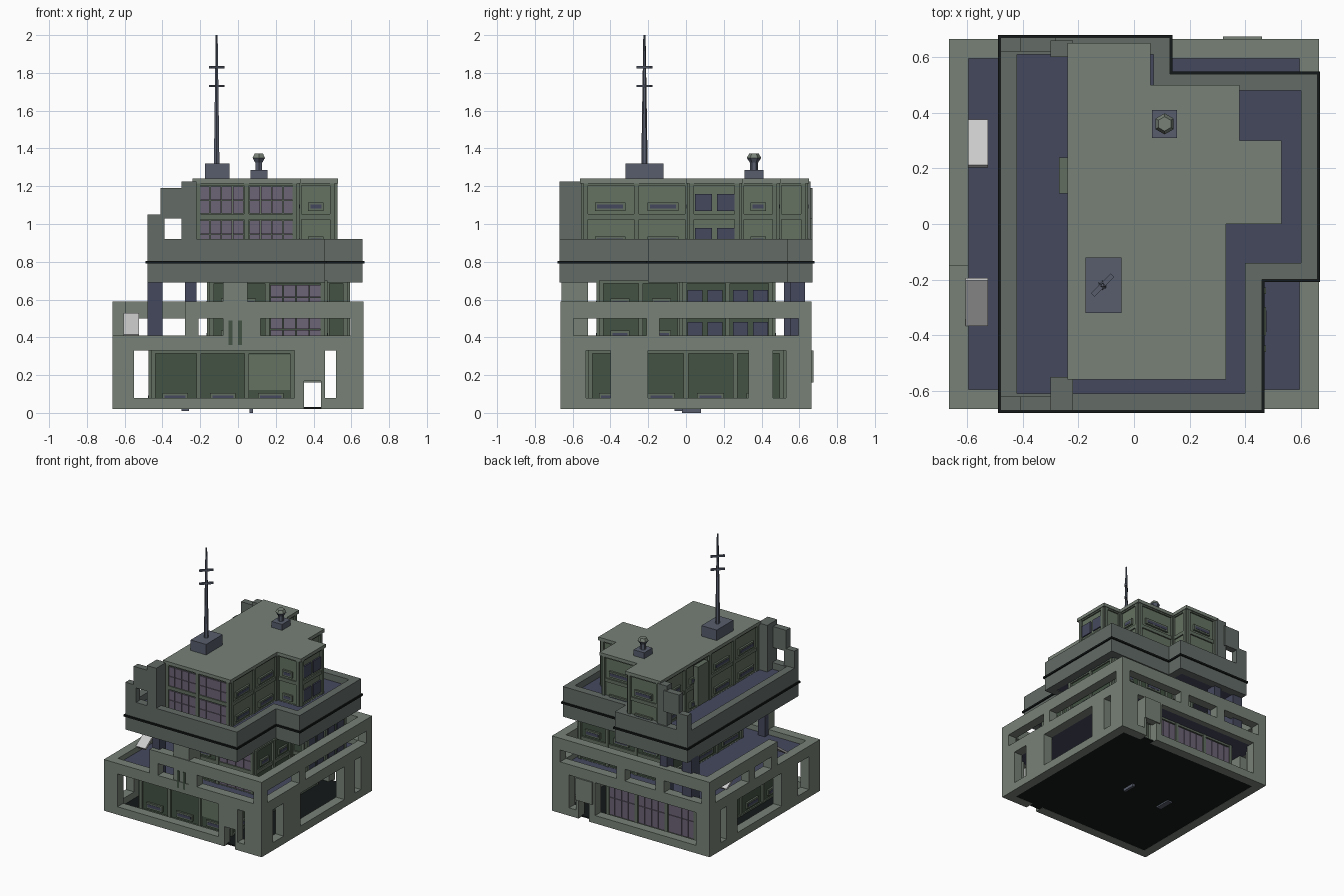
import bpy, bmesh
from math import radians
from mathutils import Vector, Matrix

if "Cube" in bpy.data.objects:
    bpy.data.objects.remove(bpy.data.objects["Cube"])


def mat(name, r, g, b):
    m = bpy.data.materials.new(name)
    m.diffuse_color = (r, g, b, 1)
    m.use_nodes = True
    m.node_tree.nodes["Principled BSDF"].inputs["Base Color"].default_value = m.diffuse_color
    return m


CONC = mat("concrete", .185, .22, .185)
SHADE = mat("shaded_concrete", .125, .15, .135)
SLATE = mat("slate", .095, .11, .15)
FLOOR = mat("terrace_blue", .06, .066, .11)
GREEN = mat("green_wall", .055, .085, .055)
PALE = mat("pale_green_wall", .13, .17, .12)
TRIM = mat("green_trim", .12, .155, .115)
GLASS = mat("violet_glass", .15, .125, .18)
DARK = mat("dark", .007, .009, .009)
WHITE = mat("pale_panel", .75, .75, .75)


def finish(name, bm, m):
    me = bpy.data.meshes.new(name)
    bmesh.ops.recalc_face_normals(bm, faces=bm.faces)
    bm.to_mesh(me)
    bm.free()
    ob = bpy.data.objects.new(name, me)
    me.materials.append(m)
    bpy.context.collection.objects.link(ob)
    return ob


def boxes(name, items, m):
    """One object from many boxes (x0, x1, y0, y1, z0, z1)."""
    bm = bmesh.new()
    for a, b, c, d, e, f in items:
        M = Matrix.Translation(((a + b) / 2, (c + d) / 2, (e + f) / 2)) @ Matrix.Diagonal((b - a, d - c, f - e, 1))
        bmesh.ops.create_cube(bm, size=1, matrix=M)
    return finish(name, bm, m)


def inset(poly, t):
    """Offset a counter-clockwise right-angled outline inwards by t."""
    out = []
    for i, p in enumerate(poly):
        p = Vector(p)
        d1 = (p - Vector(poly[i - 1])).normalized()
        d2 = (Vector(poly[(i + 1) % len(poly)]) - p).normalized()
        out.append((p.x - t * (d1.y + d2.y), p.y + t * (d1.x + d2.x)))
    return out


def prism(name, poly, z0, z1, m):
    bm = bmesh.new()
    f = bm.faces.new([bm.verts.new((x, y, z0)) for x, y in poly])
    r = bmesh.ops.extrude_face_region(bm, geom=[f])
    bmesh.ops.translate(bm, vec=(0, 0, z1 - z0), verts=[v for v in r["geom"] if isinstance(v, bmesh.types.BMVert)])
    return finish(name, bm, m)


def ring(name, poly, t, z0, z1, m):
    bm = bmesh.new()
    loops = [[bm.verts.new((x, y, z)) for x, y in q] for q, z in
             ((poly, z0), (poly, z1), (inset(poly, t), z1), (inset(poly, t), z0))]
    n = len(poly)
    for k in range(4):
        A, B = loops[k], loops[(k + 1) % 4]
        for i in range(n):
            bm.faces.new((A[i], A[(i + 1) % n], B[(i + 1) % n], B[i]))
    return finish(name, bm, m)


def ebox(p, q, u0, u1, z0, z1, d0, d1):
    """Box placed along the wall p-q, from depth d0 to d1 outwards."""
    p, q = Vector(p), Vector(q)
    d = (q - p).normalized()
    n = Vector((d.y, -d.x))
    a, b = p + d * u0 + n * d0, p + d * u1 + n * d1
    return (min(a.x, b.x), max(a.x, b.x), min(a.y, b.y), max(a.y, b.y), z0, z1)


def facade(name, poly, z0, z1, kinds, rows=1, core=GREEN):
    """Wall core with pilasters, rails and windows, one kind per wall (or a string per bay):
    G = glazed, S = slot frame, F = fan vents."""
    prism(name + "_core", poly, z0, z1, core)
    trim, glass, dark = [], [], []
    rh = (z1 - z0) / rows
    for i, kind in enumerate(kinds):
        p, q = poly[i], poly[(i + 1) % len(poly)]
        L = (Vector(q) - Vector(p)).length
        n = max(1, round(L / .28))
        w = L / n
        E = lambda *a: ebox(p, q, *a)
        for j in range(n + 1):
            u = min(max(j * w, .012), L - .012)
            trim.append(E(u - .012, u + .012, z0, z1, -.01, .014))
        for r in range(rows):
            a, b = z0 + r * rh, z0 + (r + 1) * rh
            trim.append(E(0, L, b - .015, b, -.01, .01))
            trim.append(E(0, L, a, a + .012, -.01, .01))
            for j in range(n):
                k = kind[min(j, len(kind) - 1)]
                u, v = j * w + .014, (j + 1) * w - .014
                if k == "G":
                    s, g = (v - u) / 4, (rh - .034) / 2
                    for c in range(4):
                        for h in range(2):
                            glass.append(E(u + c * s + .002, u + c * s + s - .002, a + .015 + h * g,
                                           a + .012 + h * g + g, -.01, .008))
                elif k == "F":
                    s = (v - u) / 2
                    for c in range(2):
                        dark.append(E(u + c * s + .015, u + c * s + s - .012, a + .03, min(b - .03, a + .12), -.01, .01))
                elif w > .16:
                    h = a + .03
                    trim.append(E(u + .045, v - .045, h, h + .045, -.01, .014))
                    dark.append(E(u + .057, v - .057, h + .012, h + .033, -.01, .016))
    boxes(name + "_trim", trim, TRIM)
    for s, l, m in (("_windows", glass, GLASS), ("_vents", dark, FLOOR)):
        if l:
            boxes(name + s, l, m)


def rect(x0, x1, y0, y1):
    return [(x0, y0), (x1, y0), (x1, y1), (x0, y1)]


# --- ground storey: concrete frame with openings
H = .665
sq = rect(-H, H, -H, H)
T = .07
wall = []
end_piers = [(-H, -.55), (.30, .35), (.44, .46), (.52, H)]
side_piers = [(-H, -.53), (-.40, -.20), (.33, .46), (.53, H)]
for i in range(4):
    p, q = sq[i], sq[(i + 1) % 4]
    piers = end_piers if i % 2 == 0 else side_piers
    bases = [(-H, .35), (.44, H)] if i % 2 == 0 else [(-H, H)]
    spans = [(a, b, .08, .33) for a, b in piers] + [(a, b, .02, .08) for a, b in bases] + [(-H, H, .33, .41)]
    if i % 2 == 0:
        spans.append((.34, .45, .17, .33))
    for a, b, z0, z1 in spans:
        if i >= 2:
            a, b = -b, -a
        wall.append(ebox(p, q, a + H, b + H, z0, z1, -T, 0))
boxes("ground_frame", wall, CONC)
boxes("back_door_lintel", [(.32, .46, .62, .675, .16, .33)], CONC)
boxes("ground_floor", [(-.63, .63, -.63, .63, .021, .03)], DARK)
boxes("underside_fittings", [(-.3, -.26, -.06, .06, .01, .025), (.06, .08, -.02, .08, 0, .025)], SLATE)
boxes("terrace_slab", [(-.62, .62, -.62, .62, .33, .37)], FLOOR)
facade("ground_room", rect(-.46, .30, -.52, .52), .03, .33, "SSGS")
boxes("ground_pale_bay", [(.05, .29, -.526, -.51, .12, .31)], PALE)

# --- terrace railing beams and posts
rail = []
for a, b, c, d in [(-.28, H, -H, -H + .07), (H - .07, H, -H, H), (-H, H, H - .07, H), (-H, -H + .07, -.15, H)]:
    rail.append((a, b, c, d, .50, .59))
for x, y in [(-.28, -H), (.05, -H), (H - .07, -H), (H - .07, -.21), (H - .07, H - .07),
             (.05, H - .07), (-.28, H - .07), (-H, H - .07), (-H, .12), (-H, -.15)]:
    rail.append((x, x + .07, y, y + .07, .40, .50))
boxes("terrace_rail", rail, CONC)

# --- middle storey
mid = [(-.15, -.46), (.46, -.46), (.46, -.02), (.58, -.02), (.58, .46), (-.15, .46)]
facade("middle_room", mid, .36, .70, ["SG", "S", "S", "F", "S", "S"], 2)
pillars = [(-.08, .05, -.66, -.52, .35, .70)]
for y in (-.63, .55):
    pillars.append((-.28, -.22, y, y + .08, .36, .70))
boxes("support_pillars", pillars[:1], CONC)
boxes("left_pillars", pillars[1:], FLOOR)
boxes("rear_left_pier", [(-.48, -.40, .52, .62, .36, .70)], FLOOR)
boxes("pillar_slot", [(-.05, -.03, -.665, -.65, .36, .49), (0, .02, -.665, -.65, .36, .49)], GREEN)

# --- leaning panels on the left terrace
for y, tilt in ((.29, -35), (-.28, 35)):
    ob = boxes("leaning_panel", [(-.04, .04, -.10, .10, -.008, .008)], WHITE)
    ob.location = (-.565, y, .465)
    ob.rotation_euler = (radians(tilt), 0, 0)

# --- overhanging deck with parapet and belt
deck = [(-.48, -.67), (.46, -.67), (.46, -.20), (.66, -.20), (.66, .54), (.13, .54), (.13, .67), (-.48, .67)]
ring("deck_parapet", deck, .06, .69, .92, SHADE)
prism("deck_floor", inset(deck, .03), .695, .87, FLOOR)
ring("deck_belt", inset(deck, -.009), .03, .79, .804, DARK)

# --- fin frames at both ends of the left edge
fins = []
for y0, y1, y2, y3 in ((-.67, -.62, -.67, -.55), (.62, .67, .60, .66)):
    fins += [(-.48, -.39, y0, y1, .90, 1.05), (-.41, -.28, y0, y1, 1.03, 1.19),
             (-.30, -.22, y2, y3, .87, 1.225)]
boxes("fin_frames", fins, SHADE)

# --- upper storey
roof = [(-.24, -.56), (.33, -.56), (.33, 0), (.53, 0), (.53, .30), (.38, .30), (.38, .50), (.06, .50), (.06, .65),
        (-.24, .65)]
facade("upper_room", inset(roof, .018), .86, 1.22, "GSSFSSSSSS", 2, PALE)
prism("roof_slab", roof, 1.215, 1.24, CONC)
boxes("left_wall_box", [(-.27, -.23, .11, .24, .90, 1.2)], TRIM)

# --- roof equipment
boxes("mast_base", [(-.175, -.045, -.32, -.12, 1.235, 1.32)], SLATE)
boxes("vent_base", [(.065, .155, .31, .41, 1.235, 1.285)], SLATE)


def cone(name, x, y, z0, z1, r0, r1, m, n=6):
    bm = bmesh.new()
    bmesh.ops.create_cone(bm, cap_ends=True, segments=n, radius1=r0, radius2=r1, depth=z1 - z0,
                          matrix=Matrix.Translation((x, y, (z0 + z1) / 2)))
    return finish(name, bm, m)


cone("mast", -.113, -.22, 1.31, 2.0, .017, .006, SLATE)
for z in (1.73, 1.83):
    ob = boxes("mast_crossbar", [(-.05, .05, -.009, .009, -.006, .006)], SLATE)
    ob.location = (-.113, -.22, z)
    ob.rotation_euler = (0, 0, radians(45))
cone("vent_stem", .11, .36, 1.28, 1.34, .02, .02, SLATE)
cone("vent_cap_lower", .11, .36, 1.325, 1.35, .022, .038, SLATE)
cone("vent_cap_upper", .11, .36, 1.35, 1.372, .038, .026, CONC)
